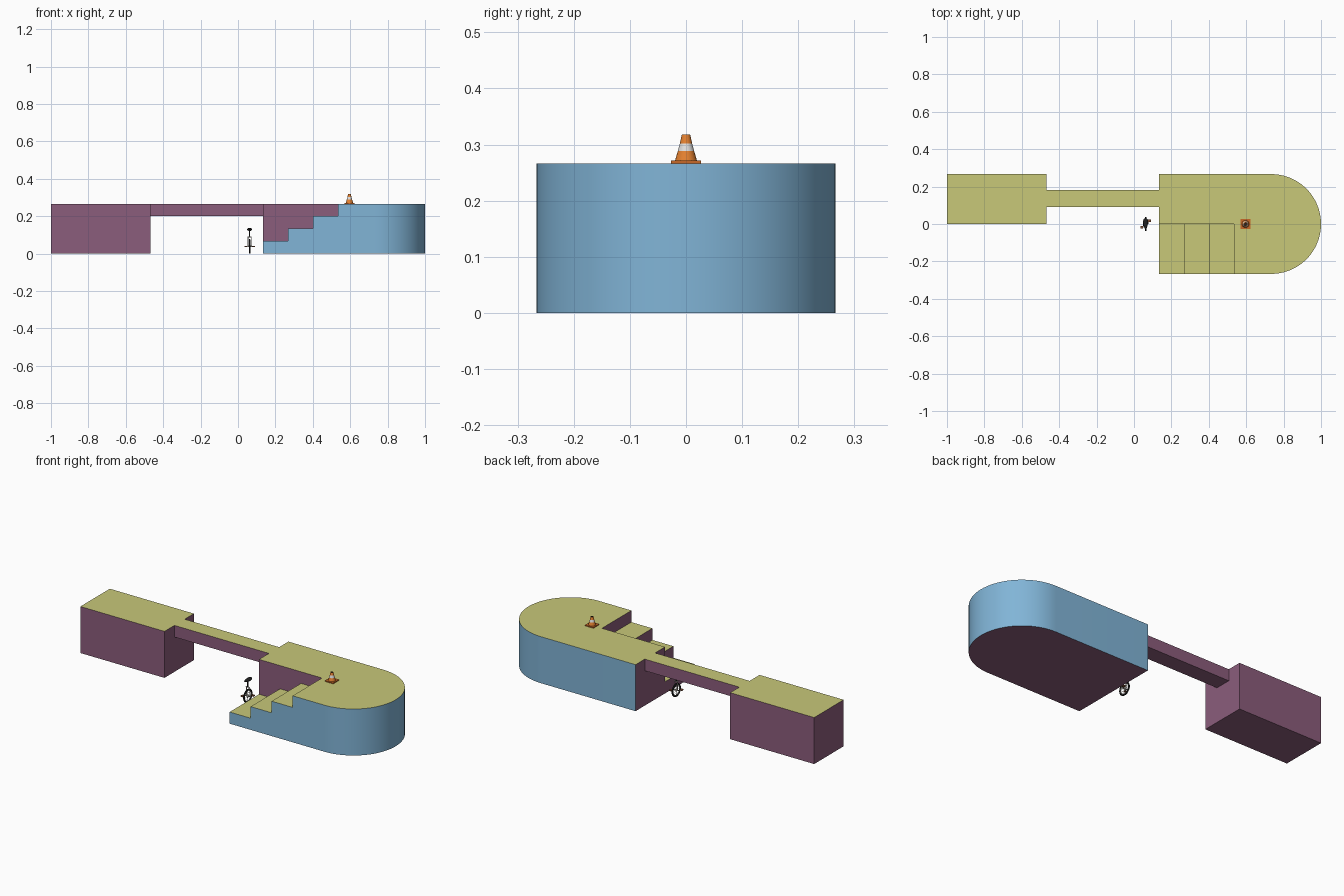
import bpy, bmesh, math
from mathutils import Vector

if "Cube" in bpy.data.objects:
    bpy.data.objects.remove(bpy.data.objects["Cube"])

U = 2 / 15  # layout unit


def material(name, r, g, b):
    m = bpy.data.materials.new(name)
    m.diffuse_color = (r, g, b, 1)
    m.use_nodes = True
    m.node_tree.nodes["Principled BSDF"].inputs["Base Color"].default_value = m.diffuse_color
    return m


OLIVE = material("olive_top", 0.58, 0.58, 0.19)
BLUE = material("blue_wall", 0.22, 0.46, 0.68)
PURPLE = material("purple_wall", 0.26, 0.11, 0.20)
ORANGE = material("cone_orange", 0.78, 0.22, 0.03)
RUST = material("cone_base_rust", 0.58, 0.14, 0.02)
WHITE = material("stripe_white", 0.75, 0.75, 0.75)
BLACK = material("rubber_black", 0.015, 0.015, 0.015)
METAL = material("warm_metal", 0.55, 0.51, 0.45)
BROWN = material("pedal_brown", 0.25, 0.09, 0.04)


def make(name, bm, mats, rule=None, smooth=False):
    bmesh.ops.recalc_face_normals(bm, faces=bm.faces)
    bm.normal_update()
    me = bpy.data.meshes.new(name)
    if rule:
        for f in bm.faces:
            f.material_index = rule(f.normal, f.calc_center_median())
    bm.to_mesh(me)
    bm.free()
    for m in mats:
        me.materials.append(m)
    ob = bpy.data.objects.new(name, me)
    bpy.context.collection.objects.link(ob)
    if smooth:
        smooth_by_angle(ob)
    return ob


def smooth_by_angle(ob):
    bpy.ops.object.select_all(action='DESELECT')
    ob.select_set(True)
    bpy.context.view_layer.objects.active = ob
    bpy.ops.object.shade_smooth_by_angle(angle=math.radians(35))


def prism(points, vec):
    """Extrude a closed outline of 3D points along vec."""
    bm = bmesh.new()
    face = bm.faces.new([bm.verts.new(p) for p in points])
    ext = bmesh.ops.extrude_face_region(bm, geom=[face], use_keep_orig=True)
    bmesh.ops.translate(bm, vec=vec, verts=[v for v in ext["geom"] if isinstance(v, bmesh.types.BMVert)])
    return bm


def box(name, x, y, z, mats, rule=None):
    pts = [(x[0], y[0], z[0]), (x[1], y[0], z[0]), (x[1], y[1], z[0]), (x[0], y[1], z[0])]
    return make(name, prism(pts, (0, 0, z[1] - z[0])), mats, rule)


def lathe(name, profile, origin, mats, rule=None, segs=24):
    """Revolve an open (radius, height) profile about z."""
    bm = bmesh.new()
    vs = [bm.verts.new((r, 0, z)) for r, z in profile]
    es = [bm.edges.new(p) for p in zip(vs, vs[1:])]
    bmesh.ops.spin(bm, geom=vs + es, axis=(0, 0, 1), cent=(0, 0, 0), steps=segs, angle=math.tau)
    bmesh.ops.remove_doubles(bm, verts=bm.verts, dist=1e-5)
    bmesh.ops.translate(bm, vec=origin, verts=bm.verts)
    return make(name, bm, mats, rule, True)


def rod(name, a, b, r, mat, segs=8):
    a, b = Vector(a), Vector(b)
    bm = bmesh.new()
    bmesh.ops.create_cone(bm, cap_ends=True, segments=segs, radius1=r, radius2=r, depth=(b - a).length)
    bm.transform((b - a).to_track_quat('Z', 'Y').to_matrix().to_4x4())
    bmesh.ops.translate(bm, vec=(a + b) / 2, verts=bm.verts)
    return make(name, bm, [mat], smooth=True)


def ring(name, center, major, minor, mat):
    bpy.ops.mesh.primitive_torus_add(location=center, rotation=(0, math.pi / 2, 0), major_radius=major,
                                     minor_radius=minor, major_segments=32, minor_segments=8)
    ob = bpy.context.object
    ob.name = name
    ob.data.materials.append(mat)
    smooth_by_angle(ob)


# Rounded platform with the stair notch cut away
arc = [(5.5 * U + 2 * U * math.cos(t), 2 * U * math.sin(t), 0)
       for t in (-math.pi / 2 + math.pi * i / 48 for i in range(49))]
platform = make("stair_platform", prism(arc + [(U, 2 * U, 0), (U, -2 * U, 0)], (0, 0, 2 * U)), [OLIVE, BLUE, PURPLE])
stairs = [(0.5, 0.5), (1, 0.5), (2, 0.5), (2, 1), (3, 1), (3, 1.5), (4, 1.5), (4, 3), (0.5, 3)]
cutter = make("stair_cutter", prism([(x * U, -3 * U, z * U) for x, z in stairs], (0, 3 * U, 0)), [])
cutter.hide_render = True
mod = platform.modifiers.new("stair_cut", 'BOOLEAN')
mod.operation, mod.object, mod.solver = 'DIFFERENCE', cutter, 'EXACT'
bpy.context.view_layer.objects.active = platform
bpy.ops.object.modifier_apply(modifier=mod.name)
bpy.data.objects.remove(cutter)


def wall_colour(n, c):
    if n.z > 0.5:
        return 0
    inner = n.z < -0.5 or n.x < -0.5 or (n.y < -0.5 and abs(c.y) < 0.01)
    return 2 if inner else 1


for p in platform.data.polygons:
    p.material_index = wall_colour(p.normal, p.center)
smooth_by_angle(platform)

# Far block and the narrow bridge
top_rule = lambda n, c: 0 if n.z > 0.5 else 1
box("far_block", (-1, -3.5 * U), (0, 2 * U), (0, 2 * U), [OLIVE, PURPLE], top_rule)
box("bridge", (-3.5 * U, U), (0.09, 0.183), (1.5 * U, 2 * U), [OLIVE, PURPLE], top_rule)

# Traffic cone
cx, cz = 0.596, 2 * U
box("cone_base", (cx - 0.0265, cx + 0.0265), (-0.0265, 0.0265), (cz, cz + 0.005), [RUST])
lathe("traffic_cone", [(0.0195, 0.005), (0.0145, 0.022), (0.011, 0.035), (0.0075, 0.051), (0.0055, 0.051), (0.0055, 0.042), (0, 0.042)],
      (cx, 0, cz), [ORANGE, WHITE, BLACK],
      lambda n, c: 1 if cz + 0.022 < c.z < cz + 0.035 else (2 if (c.xy - Vector((cx, 0))).length < 0.006 else 0))

# Unicycle wheel
wx, wz = 0.062, 0.039
ring("tyre", (wx, 0, wz), 0.0345, 0.0045, BLACK)
ring("wheel_rim", (wx, 0, wz), 0.029, 0.002, METAL)
rod("hub", (wx - 0.012, 0, wz), (wx + 0.012, 0, wz), 0.004, METAL)
for i in range(12):
    t = math.tau * i / 12
    rod(f"spoke_{i}", (wx, 0, wz), (wx, 0.029 * math.cos(t), wz + 0.029 * math.sin(t)), 0.0006, METAL, 4)

# Fork, cranks and pedals, mirrored across the wheel
for s, side in ((-1, "left"), (1, "right")):
    x = wx + s * 0.009
    rod(f"{side}_fork_leg", (x, 0, wz), (x, 0, 0.088), 0.0022, METAL)
    rod(f"{side}_crank", (wx + s * 0.013, 0, wz), (wx + s * 0.013, s * 0.018, wz), 0.002, BLACK)
    a, b = sorted((wx + s * 0.014, wx + s * 0.028))
    box(f"{side}_pedal", (a, b), (s * 0.018 - 0.007, s * 0.018 + 0.007), (wz - 0.003, wz + 0.003), [BROWN])
rod("fork_crown", (wx - 0.011, 0, 0.089), (wx + 0.011, 0, 0.089), 0.003, METAL)
rod("seat_post", (wx, 0, 0.088), (wx, 0, 0.126), 0.003, BLACK)

# Saddle: sphere flattened and narrowed toward the nose
bm = bmesh.new()
bmesh.ops.create_uvsphere(bm, u_segments=16, v_segments=10, radius=1)
for v in bm.verts:
    w = 0.0125 + 0.0065 * v.co.y
    v.co = Vector((wx + v.co.x * w, v.co.y * 0.032, 0.129 + v.co.z * 0.008 + 0.004 * v.co.y ** 2))
make("saddle", bm, [BLACK], smooth=True)
